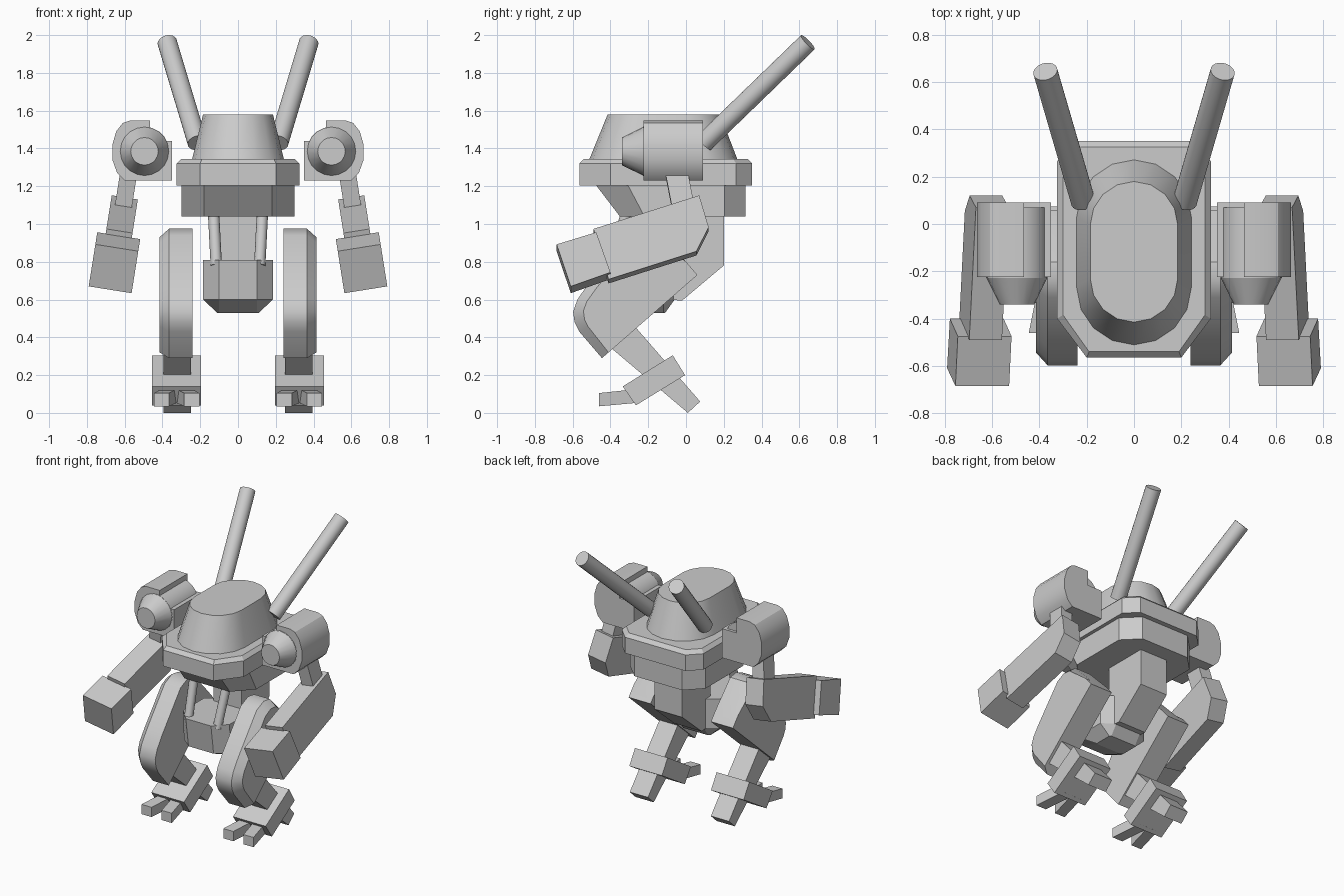
import bpy, bmesh, math
from mathutils import Vector

if "Cube" in bpy.data.objects:
    bpy.data.objects.remove(bpy.data.objects["Cube"])

grey = bpy.data.materials.new("light_grey")
grey.diffuse_color = (0.6, 0.6, 0.6, 1)
grey.use_nodes = True
grey.node_tree.nodes["Principled BSDF"].inputs["Base Color"].default_value = grey.diffuse_color


def finish(name, bm, smooth=None):
    bmesh.ops.recalc_face_normals(bm, faces=bm.faces)
    me = bpy.data.meshes.new(name)
    bm.to_mesh(me)
    bm.free()
    me.materials.append(grey)
    ob = bpy.data.objects.new(name, me)
    bpy.context.collection.objects.link(ob)
    if smooth:
        bpy.context.view_layer.objects.active = ob
        ob.select_set(True)
        bpy.ops.object.shade_smooth_by_angle(angle=math.radians(smooth))
        ob.select_set(False)
    return ob


def loft(name, rings, side=1, smooth=None):
    """Closed skin through rings of equal point count; side=-1 mirrors in x."""
    bm = bmesh.new()
    vs = [[bm.verts.new((p[0] * side, p[1], p[2])) for p in r] for r in rings]
    n = len(rings[0])
    for a, b in zip(vs, vs[1:]):
        for i in range(n):
            j = (i + 1) % n
            bm.faces.new((a[i], a[j], b[j], b[i]))
    bm.faces.new(vs[0])
    bm.faces.new(vs[-1])
    return finish(name, bm, smooth)


def slab(name, prof, x0, x1, side=1, warp=None):
    """Side profile (y, z) extruded along x."""
    rings = [[(x, y, z) for y, z in prof] for x in (x0, x1)]
    if warp:
        rings = [[warp(*p) for p in r] for r in rings]
    return loft(name, rings, side)


def rod(name, a, b, r0, r1, side=1, n=20):
    a, b = Vector(a), Vector(b)
    d = (b - a).normalized()
    u = d.cross(Vector((1, 0, 0)) if abs(d.x) < 0.9 else Vector((0, 1, 0))).normalized()
    v = d.cross(u)
    ang = [2 * math.pi * i / n for i in range(n)]
    return loft(name, [[tuple(c + r * (u * math.cos(t) + v * math.sin(t))) for t in ang]
                       for c, r in ((a, r0), (b, r1))], side, 40)


def octo(xf, x, xb, yf, ysf, ysb, yb, z):
    """Plan outline with cut corners."""
    half = [(xf, yf), (x, ysf), (x, ysb), (xb, yb)]
    return [(a, b, z) for a, b in half] + [(-a, b, z) for a, b in reversed(half)]


def stadium(r, y0, y1, z, n=8):
    pts = []
    for i in range(n + 1):
        t = math.pi * i / n
        pts.append((r * math.cos(t), y1 - r + r * math.sin(t), z))
    for i in range(n + 1):
        t = math.pi + math.pi * i / n
        pts.append((r * math.cos(t), y0 + r + r * math.sin(t), z))
    return pts


# Turret, deck and hull
loft("turret", [stadium(0.245, -0.515, 0.275, 1.335), stadium(0.185, -0.415, 0.18, 1.58)], smooth=40)
loft("deck", [octo(0.2, 0.325, 0.24, -0.565, -0.40, 0.265, 0.35, 1.205),
              octo(0.2, 0.325, 0.24, -0.565, -0.40, 0.265, 0.35, 1.32),
              octo(0.19, 0.3, 0.225, -0.54, -0.385, 0.25, 0.325, 1.345)])
loft("hull", [octo(0.18, 0.3, 0.19, -0.35, -0.22, 0.205, 0.315, 1.04),
              octo(0.18, 0.3, 0.19, -0.48, -0.31, 0.205, 0.315, 1.21)])

# Pelvis spine and front bowl
slab("pelvis", [(0.2, 1.05), (0.2, 0.78), (-0.02, 0.595), (-0.12, 0.6), (-0.12, 1.05)], -0.11, 0.11)
loft("pelvis_bowl", [octo(0.1, 0.11, 0.1, -0.25, -0.24, -0.12, -0.11, 0.53),
                     octo(0.1, 0.185, 0.1, -0.42, -0.35, -0.12, -0.06, 0.60),
                     octo(0.1, 0.185, 0.1, -0.45, -0.36, -0.12, -0.06, 0.81)])


def arm_lean(dx, y, z):
    """Swing arm parts outward about the shoulder."""
    a = math.radians(9)
    h = 1.2 - z
    return (0.59 + dx * math.cos(a) + h * math.sin(a), y, 1.2 - h * math.cos(a) + dx * math.sin(a))


for s, tag in ((1, "right"), (-1, "left")):
    rod("gun_barrel_" + tag, (0.215, 0.095, 1.43), (0.375, 0.645, 1.962), 0.052, 0.052, s)
    rod("piston_" + tag, (0.13, -0.31, 1.07), (0.115, -0.40, 0.78), 0.03, 0.03, s, 12)

    # Shoulder pod with notched inner top, drum and nose cone
    pod = [(0.35, 1.23), (0.60, 1.23), (0.64, 1.27), (0.665, 1.34), (0.665, 1.42), (0.645, 1.49),
           (0.61, 1.535), (0.57, 1.548), (0.465, 1.548), (0.465, 1.44), (0.35, 1.44)]
    loft("shoulder_pod_" + tag, [[(x, y, z) for x, z in pod] for y in (-0.225, 0.09)], s, 32)
    rod("pod_drum_" + tag, (0.495, 0.07, 1.385), (0.495, -0.228, 1.385), 0.13, 0.13, s)
    rod("pod_nose_" + tag, (0.495, -0.225, 1.385), (0.495, -0.34, 1.385), 0.13, 0.073, s)

    # Arm
    slab("arm_strut_" + tag, [(-0.11, 1.27), (0.01, 1.27), (0.05, 1.06), (-0.07, 1.06)],
         -0.045, 0.045, s, arm_lean)
    slab("forearm_" + tag, [(-0.49, 0.96), (0.07, 1.14), (0.12, 0.97), (0.055, 0.84), (-0.41, 0.69)],
         -0.07, 0.07, s, arm_lean)
    slab("hand_" + tag, [(-0.685, 0.87), (-0.475, 0.935), (-0.40, 0.72), (-0.61, 0.645)],
         -0.115, 0.115, s, arm_lean)

    # Thigh with bevelled outer front edge
    thigh = [(-0.445, 0.29), (0.06, 0.73), (0.0, 0.80), (-0.16, 0.965), (-0.23, 0.975), (-0.31, 0.94),
             (-0.52, 0.68), (-0.575, 0.60), (-0.598, 0.535), (-0.59, 0.48), (-0.565, 0.43)]
    inner = [(-0.41, 0.32), (0.06, 0.73), (0.0, 0.80), (-0.16, 0.925), (-0.22, 0.93), (-0.28, 0.90),
             (-0.475, 0.66), (-0.525, 0.59), (-0.543, 0.54), (-0.537, 0.495), (-0.517, 0.455)]
    loft("thigh_" + tag, [[(x, y, z) for y, z in p]
                          for x, p in ((0.24, thigh), (0.365, thigh), (0.415, inner))], s, 32)

    # Shin, foot and two splayed toes
    slab("shin_" + tag, [(-0.44, 0.38), (-0.29, 0.48), (0.075, 0.06), (0.01, 0.0)], 0.25, 0.395, s)
    slab("foot_" + tag, [(-0.335, 0.14), (-0.07, 0.305), (-0.005, 0.2), (-0.265, 0.04)], 0.195, 0.455, s)
    for k in (-1, 1):
        slab("toe_" + tag, [(-0.46, 0.105), (-0.27, 0.125), (-0.24, 0.055), (-0.46, 0.035)],
             -0.04, 0.04, s, lambda dx, y, z: (0.325 + dx + k * (0.08 - 0.2 * (y + 0.46)), y, z))
